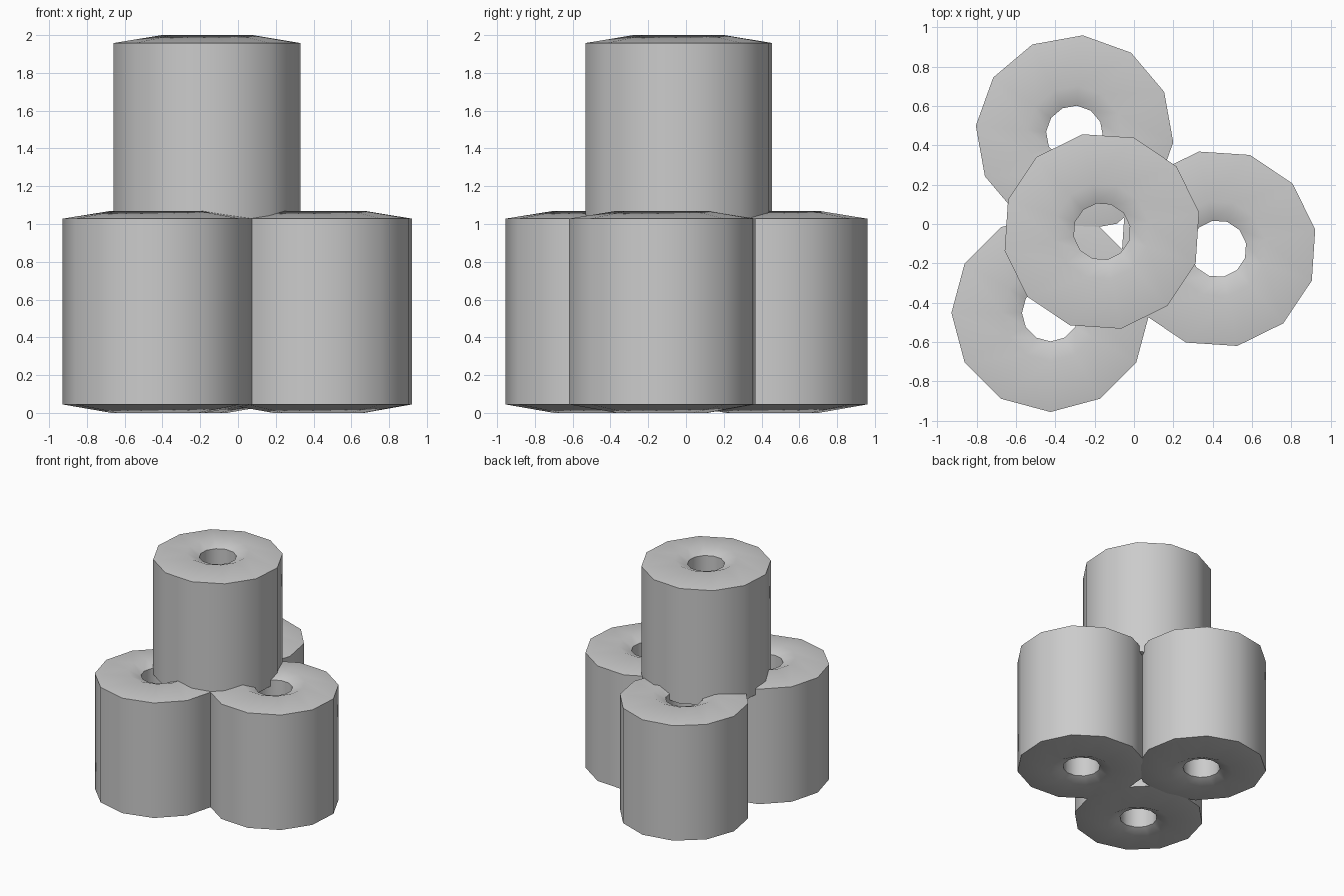
import bpy, bmesh, math

if "Cube" in bpy.data.objects:
    bpy.data.objects.remove(bpy.data.objects["Cube"])

grey = bpy.data.materials.new("plain grey")
grey.diffuse_color = (0.6, 0.6, 0.6, 1)
grey.use_nodes = True
grey.node_tree.nodes["Principled BSDF"].inputs["Base Color"].default_value = grey.diffuse_color

SIDES = 12
# Closed cross-section of one tube: (radius, height)
PROFILE = [(0.504, 0.045), (0.504, 1.028), (0.245, 1.07), (0.145, 1.028),
           (0.145, 0.045), (0.245, 0.0)]


def tube(name, x, y, z, phase):
    bm = bmesh.new()
    rings = []
    for i in range(SIDES):
        a = math.radians(phase) + 2 * math.pi * i / SIDES
        rings.append([bm.verts.new((r * math.cos(a), r * math.sin(a), h)) for r, h in PROFILE])
    n = len(PROFILE)
    for i in range(SIDES):
        a, b = rings[i], rings[(i + 1) % SIDES]
        for j in range(n):
            k = (j + 1) % n
            bm.faces.new((a[j], b[j], b[k], a[k]))
    bmesh.ops.recalc_face_normals(bm, faces=bm.faces)
    mesh = bpy.data.meshes.new(name)
    bm.to_mesh(mesh)
    bm.free()
    mesh.materials.append(grey)
    ob = bpy.data.objects.new(name, mesh)
    ob.location = (x, y, z)
    bpy.context.collection.objects.link(ob)
    bpy.ops.object.select_all(action='DESELECT')
    ob.select_set(True)
    bpy.context.view_layer.objects.active = ob
    bpy.ops.object.shade_smooth_by_angle(angle=math.radians(40))


# Three tubes standing together, one resting on top
tube("right_tube", 0.4275, -0.126, 0, 11.2)
tube("back_tube", -0.3025, 0.4575, 0, 25.2)
tube("front_left_tube", -0.425, -0.4525, 0, 0)
tube("top_tube", -0.1635, -0.038, 0.93, 11.2)
